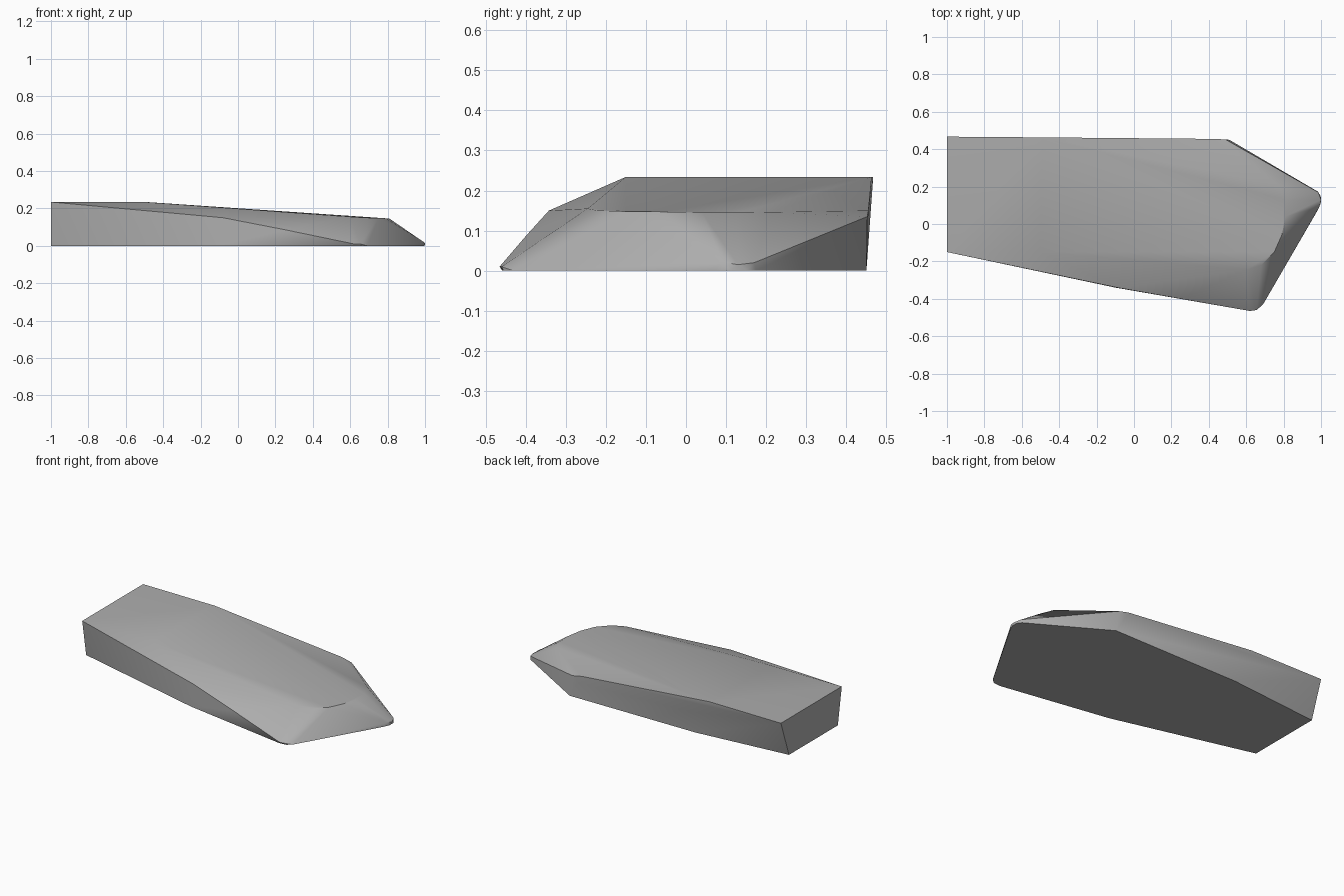
import bpy, bmesh, math

cube = bpy.data.objects.get("Cube")
if cube:
    bpy.data.objects.remove(cube, do_unlink=True)

# Single flat stone grey
grey = bpy.data.materials.new("stone grey")
grey.use_nodes = True
colour = (0.42, 0.42, 0.42, 1)
grey.diffuse_color = colour
grey.node_tree.nodes["Principled BSDF"].inputs["Base Color"].default_value = colour

# Footprint on the ground: tapered tail, rounded front corner, pointed nose
footprint = [(-1, -.11), (-.1, -.34), (.61, -.458), (.66, -.455), (.69, -.43),
             (.98, .07), (.998, .11), (.998, .15), (.98, .175),
             (.51, .45), (-.38, .445), (-1, .385)]

# Slightly lifted lip that rounds off the front corner and nose
lip = [(.62, -.465, .01), (.655, -.46, .01), (.99, .09, .022),
       (1, .13, .015), (.985, .17, .02)]

# Ridge falling along the front flank
ridge = [(-.08, -.342, .15), (.25, -.4, .086)]

# Upper deck: level at the tail, sloping towards the rounded nose
deck = [(-1, -.15, .234), (-.5, -.15, .234), (.6, -.245, .155),
        (.68, -.22, .15), (.75, -.15, .148), (.79, -.06, .147),
        (.81, .04, .145), (.805, .13, .145), (.77, .21, .146),
        (.42, .455, .15), (.49, .452, .135),
        (-.49, .463, .234), (-1, .467, .234)]

bm = bmesh.new()
for point in [(x, y, 0) for x, y in footprint] + lip + ridge + deck:
    bm.verts.new(point)
bmesh.ops.convex_hull(bm, input=bm.verts[:])
loose = [v for v in bm.verts if not v.link_faces]
bmesh.ops.delete(bm, geom=loose, context="VERTS")
bmesh.ops.dissolve_limit(bm, angle_limit=math.radians(.5),
                         verts=bm.verts[:], edges=bm.edges[:])
bmesh.ops.recalc_face_normals(bm, faces=bm.faces[:])

mesh = bpy.data.meshes.new("stone_slab")
bm.to_mesh(mesh)
bm.free()
mesh.materials.append(grey)
slab = bpy.data.objects.new("stone_slab", mesh)
bpy.context.collection.objects.link(slab)

# Soft shading with crisp main edges
bpy.ops.object.select_all(action="DESELECT")
slab.select_set(True)
bpy.context.view_layer.objects.active = slab
bpy.ops.object.shade_smooth_by_angle(angle=math.radians(30))
